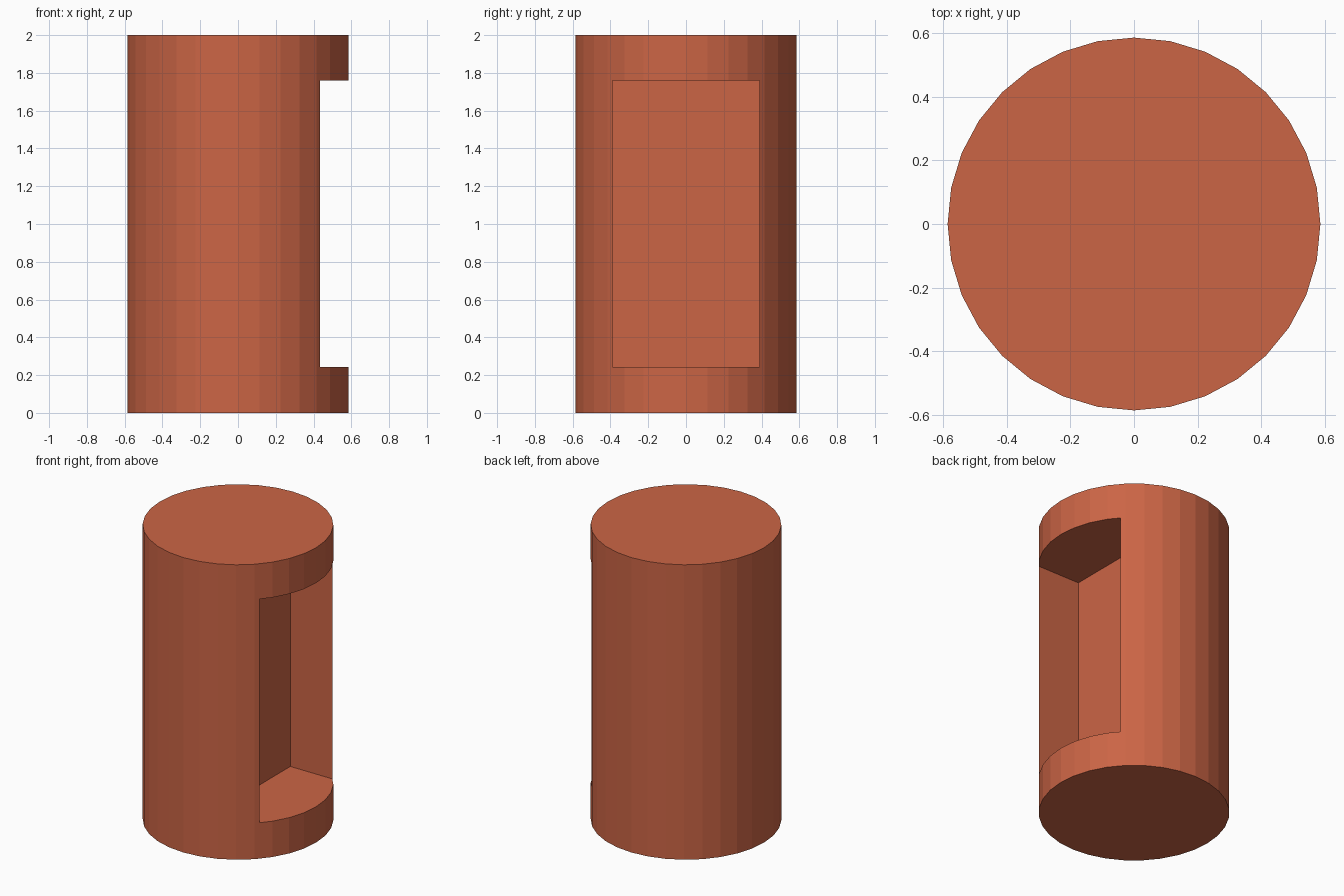
import bpy

if "Cube" in bpy.data.objects:
    bpy.data.objects.remove(bpy.data.objects["Cube"])

R, H = 0.586, 2.0
HALF_W, Z0, Z1, FLOOR_X = 0.389, 0.243, 1.76, 0.12

# Faceted cylinder body
bpy.ops.mesh.primitive_cylinder_add(vertices=32, radius=R, depth=H, location=(0, 0, H / 2))
body = bpy.context.object
body.name = "cylinder_body"

# Box that cuts the recess in the right side
x_out = 1.0
bpy.ops.mesh.primitive_cube_add(size=1, location=((FLOOR_X + x_out) / 2, 0, (Z0 + Z1) / 2))
cutter = bpy.context.object
cutter.name = "recess_cutter"
cutter.scale = (x_out - FLOOR_X, 2 * HALF_W, Z1 - Z0)
cutter.hide_render = True
cutter.display_type = 'WIRE'

# Cut the recess, then discard the cutter
cut = body.modifiers.new("recess", 'BOOLEAN')
cut.operation = 'DIFFERENCE'
cut.solver = 'EXACT'
cut.object = cutter
bpy.context.view_layer.update()
bpy.context.view_layer.objects.active = body
bpy.ops.object.modifier_apply(modifier=cut.name)
bpy.data.objects.remove(cutter)

# Terracotta colour
mat = bpy.data.materials.new("terracotta")
mat.diffuse_color = (0.60, 0.13, 0.06, 1)
mat.use_nodes = True
mat.node_tree.nodes["Principled BSDF"].inputs["Base Color"].default_value = mat.diffuse_color
body.data.materials.clear()
body.data.materials.append(mat)
